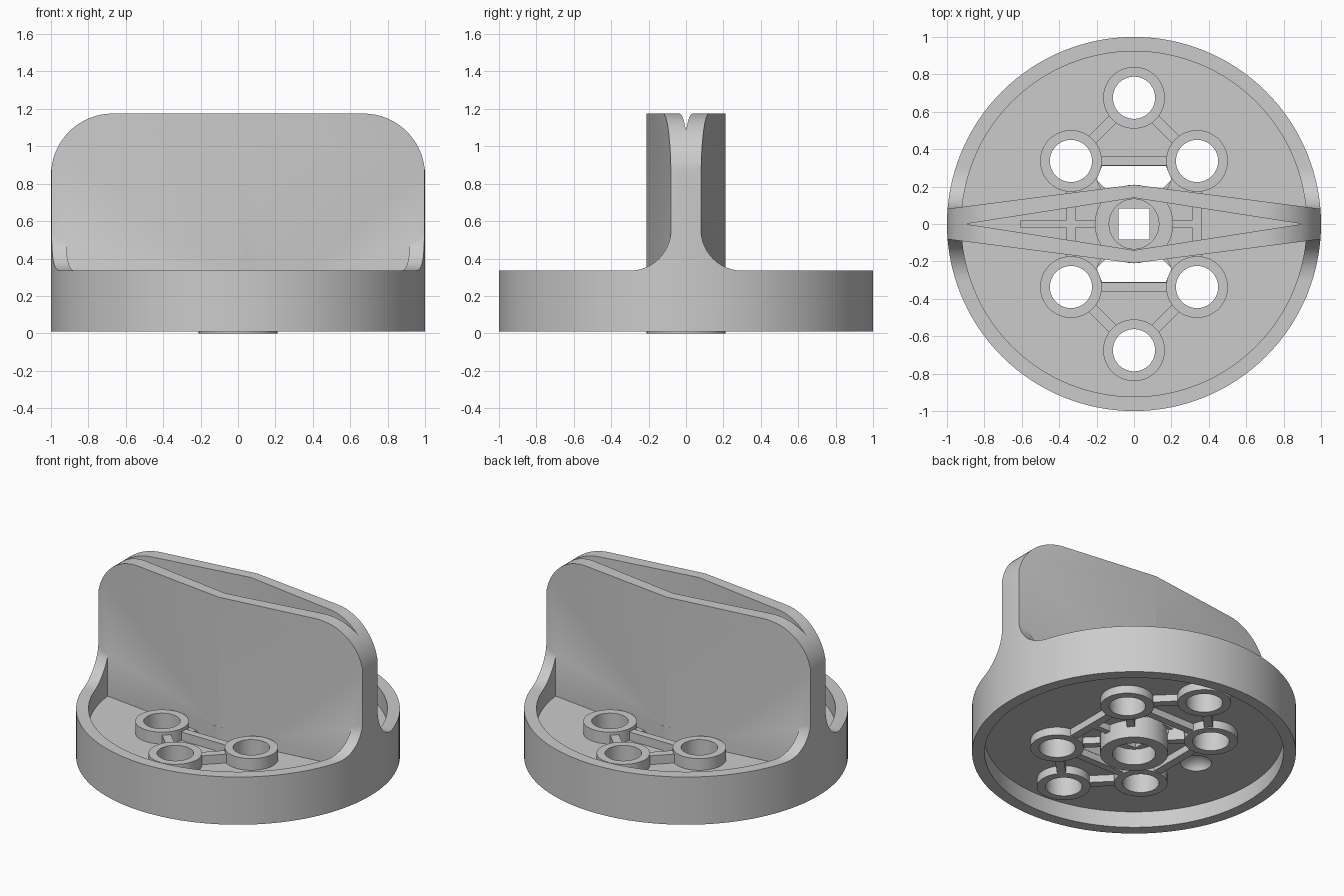
import bpy, bmesh
from math import sin, cos, pi, atan2, hypot

if "Cube" in bpy.data.objects:
    bpy.data.objects.remove(bpy.data.objects["Cube"])


def prism(name, pts, lo, hi, axis='z'):
    """Extrude a flat outline along an axis."""
    def put(u, v, w):
        return {'z': (u, v, w), 'x': (w, u, v), 'y': (u, w, v)}[axis]
    bm = bmesh.new()
    a = [bm.verts.new(put(u, v, lo)) for u, v in pts]
    b = [bm.verts.new(put(u, v, hi)) for u, v in pts]
    n = len(pts)
    bm.faces.new(a)
    bm.faces.new(b)
    for i in range(n):
        j = (i + 1) % n
        bm.faces.new((a[i], a[j], b[j], b[i]))
    bmesh.ops.recalc_face_normals(bm, faces=bm.faces)
    me = bpy.data.meshes.new(name)
    bm.to_mesh(me)
    bm.free()
    ob = bpy.data.objects.new(name, me)
    bpy.context.collection.objects.link(ob)
    return ob


def arc(cx, cy, r, a0, a1, n):
    return [(cx + r * cos(a0 + (a1 - a0) * i / n), cy + r * sin(a0 + (a1 - a0) * i / n))
            for i in range(n + 1)]


def disc(name, r, lo, hi, x=0, y=0, n=48):
    return prism(name, arc(x, y, r, 0, 2 * pi, n)[:-1], lo, hi)


def rect(x0, x1, y0, y1):
    return [(x0, y0), (x1, y0), (x1, y1), (x0, y1)]


def boolean(ob, other, op):
    m = ob.modifiers.new("bool", 'BOOLEAN')
    m.operation, m.solver, m.object = op, 'EXACT', other
    bpy.context.view_layer.objects.active = ob
    bpy.ops.object.modifier_apply(modifier=m.name)
    bpy.data.objects.remove(other)


def rib(p, q, w, lo, hi, trim=0.14):
    """Straight rib between two points, stopping short of both."""
    dx, dy = q[0] - p[0], q[1] - p[1]
    d = hypot(dx, dy)
    c, s = dx / d, dy / d
    pts = rect(trim, d - trim, -w / 2, w / 2)
    return prism("rib", [(p[0] + u * c - v * s, p[1] + u * s + v * c) for u, v in pts], lo, hi)


# floor plate with two windows
knob = disc("knob", 0.95, 0.12, 0.21, n=128)
for s in (1, -1):
    win = [(-.17, .31), (.17, .31), (.2, .24), (.17, .17), (-.17, .17), (-.2, .24)]
    boolean(knob, prism("window", [(x, s * y) for x, y in win], 0, 0.4), 'DIFFERENCE')

# outer rim, rising with fillets to meet the grip ends
rim = disc("rim", 1.0, 0.01, 0.83, n=128)
boolean(rim, disc("rim_bore", 0.923, -0.1, 1, n=128), 'DIFFERENCE')
side = [(1.1, 0), (1.1, .335)] + arc(.30, .555, .22, -pi / 2, -pi, 12) + [(.08, .9)]
side += [(-y, z) for y, z in reversed(side)]
boolean(rim, prism("rim_profile", side, -1.1, 1.1, 'x'), 'INTERSECT')

# hollow diamond grip with rounded upper corners
grip = prism("grip", [(-1.03, -.077), (0, -.21), (1.03, -.077),
                      (1.03, .077), (0, .21), (-1.03, .077)], 0.15, 1.3)
front = [(1.0, 0)] + arc(.67, .845, .33, 0, pi / 2, 16)
front += [(-x, z) for x, z in reversed(front)]
boolean(grip, prism("grip_outline", front, -0.5, 0.5, 'y'), 'INTERSECT')
boolean(grip, disc("grip_round", 1.0, 0, 1.5, n=128), 'INTERSECT')
boolean(grip, prism("grip_slot", [(-.9, 0), (0, -.14), (.9, 0), (0, .14)], 0, 1.5),
        'DIFFERENCE')
boolean(knob, rim, 'UNION')
boolean(knob, grip, 'UNION')

# six tubes, the centre hub and the ribs between them
k = 0.337
tubes = [(k, k), (0, .675), (-k, k), (-k, -k), (0, -.675), (k, -k)]
parts = [disc("tube", 0.165, 0.065, 0.29, x, y) for x, y in tubes]
parts.append(disc("hub", 0.21, 0.0, 0.29))
for i in range(6):
    parts.append(rib(tubes[i], tubes[(i + 1) % 6], 0.055, 0.072, 0.27))
for s in (1, -1):
    parts.append(rib((-k, s * k), (k, s * k), 0.05, 0.073, 0.268))
    parts.append(rib((0, 0), (s * k, k), 0.05, 0.074, 0.2))
    parts.append(rib((0, 0), (s * k, -k), 0.05, 0.074, 0.2))
parts.append(prism("rib", rect(.17, .36, -.02, .02), 0.075, 0.266))
parts.append(prism("rib", rect(-.61, -.17, -.02, .02), 0.15, 0.266))
for p in parts:
    boolean(knob, p, 'UNION')

# bores and the square centre hole
for x, y in tubes:
    boolean(knob, disc("bore", 0.113, -0.1, 0.5, x, y), 'DIFFERENCE')
boolean(knob, disc("hub_bore_low", 0.133, -0.1, 0.11), 'DIFFERENCE')
boolean(knob, disc("hub_bore_high", 0.133, 0.22, 0.5), 'DIFFERENCE')
boolean(knob, prism("square_hole", rect(-.082, .082, -.082, .082), -0.1, 0.5), 'DIFFERENCE')

# shallow round dimple under the floor
bpy.ops.mesh.primitive_uv_sphere_add(segments=32, ring_count=16, radius=0.1,
                                     location=(-.5, 0, .1))
dimple = bpy.context.object
dimple.scale.z = 0.8
boolean(knob, dimple, 'DIFFERENCE')

bpy.ops.object.select_all(action='DESELECT')
knob.select_set(True)
bpy.context.view_layer.objects.active = knob
bpy.ops.object.shade_smooth_by_angle(angle=0.5)
